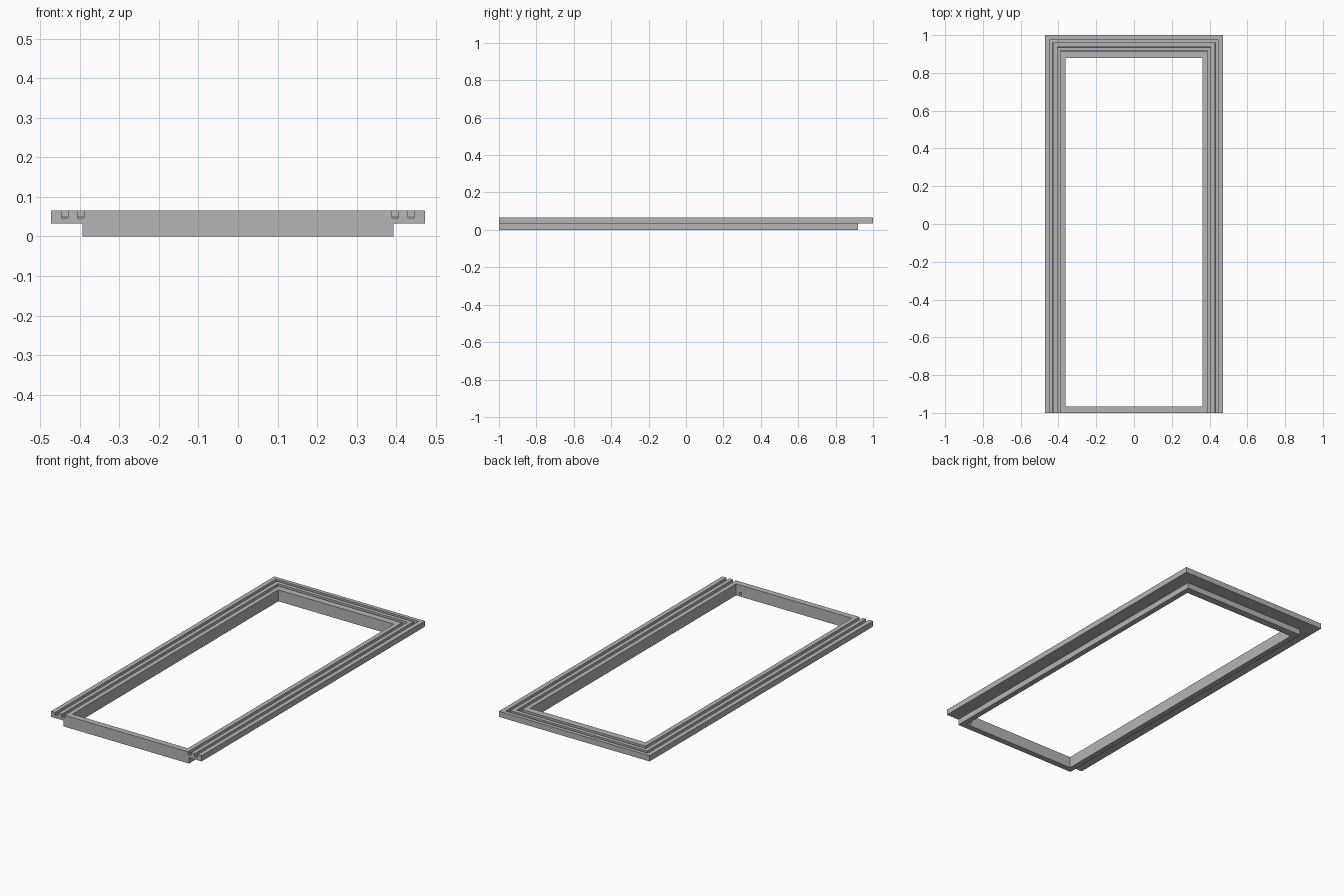
import bpy, bmesh
from mathutils import Matrix

cube = bpy.data.objects.get("Cube")
if cube:
    bpy.data.objects.remove(cube, do_unlink=True)

HALF_W, HALF_L = 0.472, 1.0
TOP, LEDGE, GROOVE = 0.065, 0.033, 0.047
INNER_X = 0.362
WALL_Y = -0.966

grey = bpy.data.materials.new("plain_grey")
grey.use_nodes = True
grey.diffuse_color = (0.46, 0.46, 0.46, 1)
grey.node_tree.nodes["Principled BSDF"].inputs["Base Color"].default_value = grey.diffuse_color


def finish(bm, name):
    bmesh.ops.recalc_face_normals(bm, faces=bm.faces)
    mesh = bpy.data.meshes.new(name)
    bm.to_mesh(mesh)
    bm.free()
    mesh.materials.append(grey)
    obj = bpy.data.objects.new(name, mesh)
    bpy.context.collection.objects.link(obj)
    return obj


def groove(s0, s1, b0, b1, c=0.002):
    """Channel with slightly eased bottom corners: (side inset, back inset, height)."""
    return [(s0, b0, TOP), (s0, b0, GROOVE + c), (s0 + c, b0 + c, GROOVE),
            (s1 - c, b1 - c, GROOVE), (s1, b1, GROOVE + c), (s1, b1, TOP)]


# Cross-section of the frame, measured inwards from the outer edge
profile = [(0, 0, LEDGE), (0, 0, TOP)]
profile += groove(0.026, 0.043, 0.022, 0.040)
profile += groove(0.066, 0.084, 0.063, 0.084)
profile += [(0.11, 0.122, TOP), (0.11, 0.122, 0), (0.079, 0.08, 0), (0.079, 0.08, LEDGE)]

# Three-sided grooved frame with mitred back corners
bm = bmesh.new()
rings = []
for side, at_back in ((1, False), (1, True), (-1, True), (-1, False)):
    rings.append([bm.verts.new((side * (HALF_W - s), HALF_L - b if at_back else -HALF_L, z))
                  for s, b, z in profile])
n = len(profile)
for a, b in zip(rings, rings[1:]):
    for i in range(n):
        j = (i + 1) % n
        bm.faces.new((a[i], a[j], b[j], b[i]))
bm.faces.new(rings[0])
bm.faces.new(rings[-1])
finish(bm, "grooved_frame")

# Plain front wall between the two side rails
bm = bmesh.new()
depth = WALL_Y + HALF_L
bmesh.ops.create_cube(bm, size=1, matrix=Matrix.Translation((0, WALL_Y - depth / 2, TOP / 2))
                      @ Matrix.Diagonal((2 * INNER_X, depth, TOP, 1)))
wall = finish(bm, "front_wall")

# Small blind hole inside the front wall, near its left end
bm = bmesh.new()
bmesh.ops.create_cone(bm, cap_ends=True, segments=16, radius1=0.008, radius2=0.008, depth=0.03,
                      matrix=Matrix.Translation((0.335, WALL_Y, 0.016))
                      @ Matrix.Rotation(1.5708, 4, "X"))
cutter = finish(bm, "hole_cutter")
cutter.hide_render = True
mod = wall.modifiers.new("hole", "BOOLEAN")
mod.operation = "DIFFERENCE"
mod.solver = "EXACT"
mod.object = cutter
bpy.context.view_layer.objects.active = wall
bpy.ops.object.modifier_apply(modifier=mod.name)
bpy.data.objects.remove(cutter, do_unlink=True)
